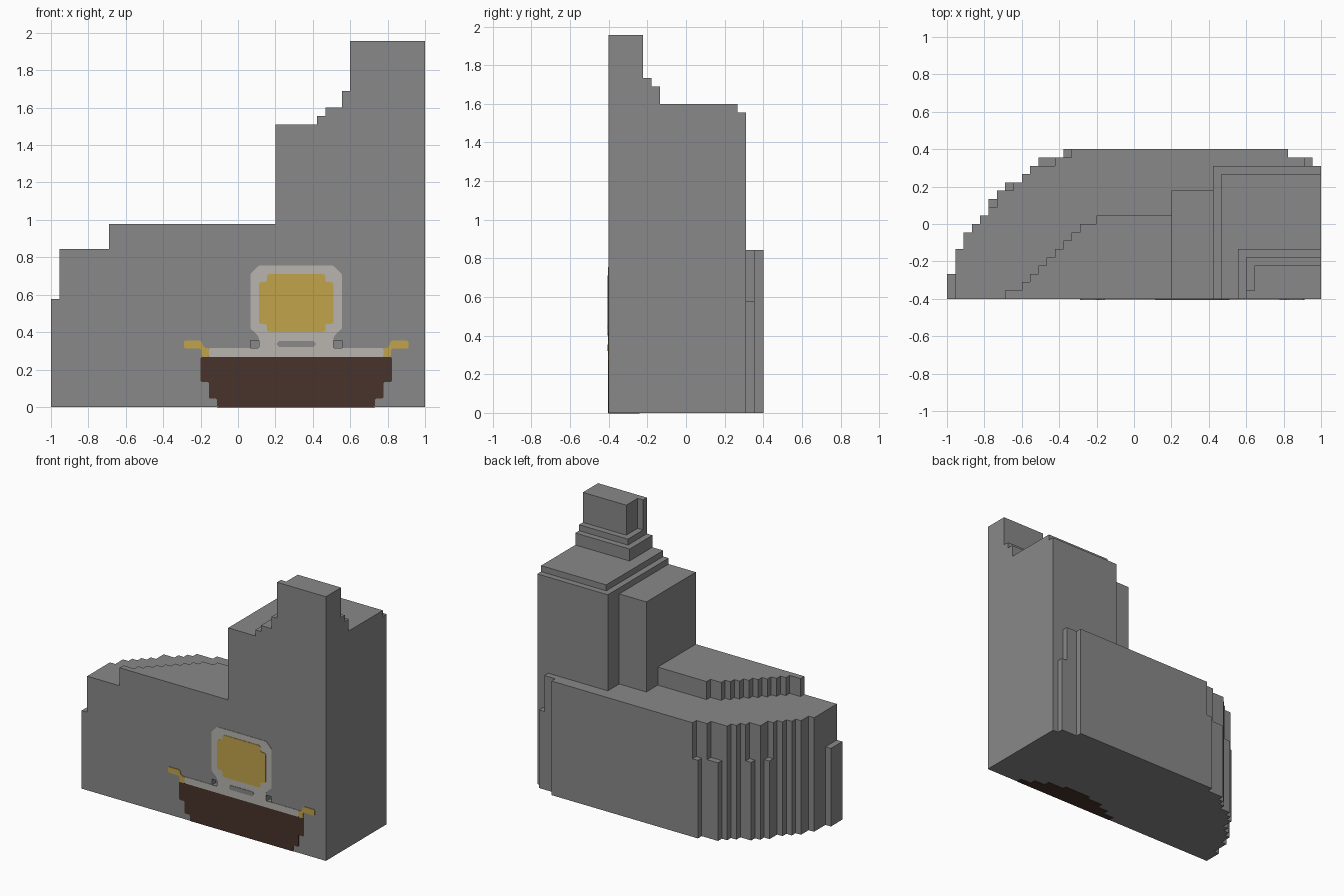
import bpy, bmesh
from mathutils import Vector

U = 2 / 45          # block size
CENTRE = 29.5       # block column on which the painted emblem is centred

if "Cube" in bpy.data.objects:
    bpy.data.objects.remove(bpy.data.objects["Cube"], do_unlink=True)


def material(name, rgb):
    m = bpy.data.materials.new(name)
    m.use_nodes = True
    m.diffuse_color = (*rgb, 1)
    m.node_tree.nodes["Principled BSDF"].inputs["Base Color"].default_value = (*rgb, 1)
    return m


STONE = material("stone grey", (0.25, 0.25, 0.25))
PALE = material("pale grey", (0.48, 0.46, 0.43))
GOLD = material("gold", (0.54, 0.37, 0.07))
BROWN = material("dark brown", (0.065, 0.032, 0.024))


def place(x, y, z):
    """Block coordinates to scene coordinates."""
    return Vector((x * U - 1, y * U - 0.4, z * U))


def prism(name, points, push, mat, soften=0):
    """Extrude a flat outline, optionally clipping its corners."""
    bm = bmesh.new()
    bm.faces.new([bm.verts.new(p) for p in points])
    if soften:
        bmesh.ops.bevel(bm, geom=bm.verts[:], offset=soften, segments=1, affect='VERTICES')
    out = bmesh.ops.extrude_face_region(bm, geom=bm.faces[:])
    moved = [v for v in out["geom"] if isinstance(v, bmesh.types.BMVert)]
    bmesh.ops.translate(bm, verts=moved, vec=Vector(push))
    bmesh.ops.recalc_face_normals(bm, faces=bm.faces[:])
    me = bpy.data.meshes.new(name)
    bm.to_mesh(me)
    bm.free()
    me.materials.append(mat)
    ob = bpy.data.objects.new(name, me)
    bpy.context.collection.objects.link(ob)
    return ob


def terrace(name, steps, x_end, z0, z1):
    """Block with a flat front and a stepped back: steps are (start column, depth)."""
    back = []
    ends = [s[0] for s in steps[1:]] + [x_end]
    for (x, depth), nxt in zip(steps, ends):
        back += [place(x, depth, z0), place(nxt, depth, z0)]
    outline = [place(steps[0][0], 0, z0)] + back + [place(x_end, 0, z0)]
    return prism(name, outline, (0, 0, (z1 - z0) * U), STONE)


def box(name, x0, x1, y0, y1, z0, z1):
    pts = [place(x0, y0, z0), place(x1, y0, z0), place(x1, y1, z0), place(x0, y1, z0)]
    return prism(name, pts, (0, 0, (z1 - z0) * U), STONE)


def mirrored(half):
    return half + [(-x, z) for x, z in reversed(half)]


def plate(name, pts, mat, thick, soften=0.01):
    """Thin painted shape on the front wall."""
    outline = [place(CENTRE + x, 0, z) for x, z in pts]
    return prism(name, outline, (0, -thick, 0), mat, soften)


# Rounded base mass
base = terrace("base", [(1, 6), (2, 8), (3, 9), (4, 10), (5, 11), (6, 13), (8, 14),
                        (9, 15), (10, 16), (13, 17), (15, 18), (41, 17), (43, 16)],
               45, 0, 19)

# Lower ledges tucked into the base corners
for i, (x0, x1, y0, y1) in enumerate([(0, 1, 0, 3), (5, 6, 11, 12), (7, 8, 13, 14),
                                      (11, 13, 16, 17), (14, 15, 17, 18), (43, 44, 16, 17)]):
    box(f"base_ledge_{i + 1}", x0, x1, y0, y1, 0, 13)

# Stepped low roof
terrace("low_roof", [(7, 1)] + [(x, x - 7) for x in range(9, 17)] + [(18, 10)], 27, 19, 22)

# Tower tiers
box("tower_side_block", 27, 32, 0, 13, 19, 34)
box("tower_main_block", 32, 45, 0, 16, 19, 35)
box("tower_roof", 33, 45, 0, 15, 35, 36)
box("spire_base", 35, 45, 0, 6, 36, 38)
box("spire_step", 36, 45, 0, 5, 38, 39)
box("spire", 37, 45, 0, 4, 39, 44)
box("spire_front_fin", 36, 37, 0, 1, 39, 44)

# Two small recesses beside the emblem neck
for side, name in ((1, "left"), (-1, "right")):
    a = CENTRE + side * 4.5
    b = CENTRE + side * 5.5
    cutter = box(f"{name}_recess_cutter", min(a, b), max(a, b), -1, 1, 7, 8)
    cutter.hide_render = True
    cutter.hide_set(True)
    mod = base.modifiers.new(f"{name}_recess", 'BOOLEAN')
    mod.operation = 'DIFFERENCE'
    mod.solver = 'EXACT'
    mod.object = cutter

# Emblem: bowl, pale stand and frame, gold panel, slot
plate("bowl", mirrored([(9.5, 0), (9.5, 1), (10.5, 1), (10.5, 3), (11.5, 3), (11.5, 6)]),
      BROWN, 0.003, 0.006)
plate("pale_frame", mirrored([(10.5, 6), (10.5, 7.1), (4.5, 7.1), (4.5, 8.4), (4.9, 8.9),
                              (5.5, 9.4), (5.5, 16), (4.5, 17)]), PALE, 0.003, 0.004)
plate("gold_panel", mirrored([(3.5, 9), (3.5, 10), (4.5, 10), (4.5, 15), (3.5, 15), (3.5, 16)]),
      GOLD, 0.006)
plate("slot", mirrored([(2.3, 7.2), (2.3, 7.95)]), STONE, 0.006, 0.012)

# Gold arms on both ends of the bowl
for side, name in ((1, "left"), (-1, "right")):
    arm = [(10.5, 6), (11.4, 6), (11.4, 7), (13.5, 7), (13.5, 8), (11.4, 8), (11.1, 7.1), (10.5, 7.1)]
    plate(f"{name}_arm", [(side * x, z) for x, z in arm], GOLD, 0.005, 0.008)

# Bowl colour continuing underneath
under = mirrored([(9.5, 0), (9.5, 1), (7.5, 1), (7.5, 2), (5.5, 2), (5.5, 3), (2.5, 3), (2.5, 3.6)])
prism("bowl_underside", [place(CENTRE + x, y, 0) for x, y in under], (0, 0, -0.002), BROWN)
